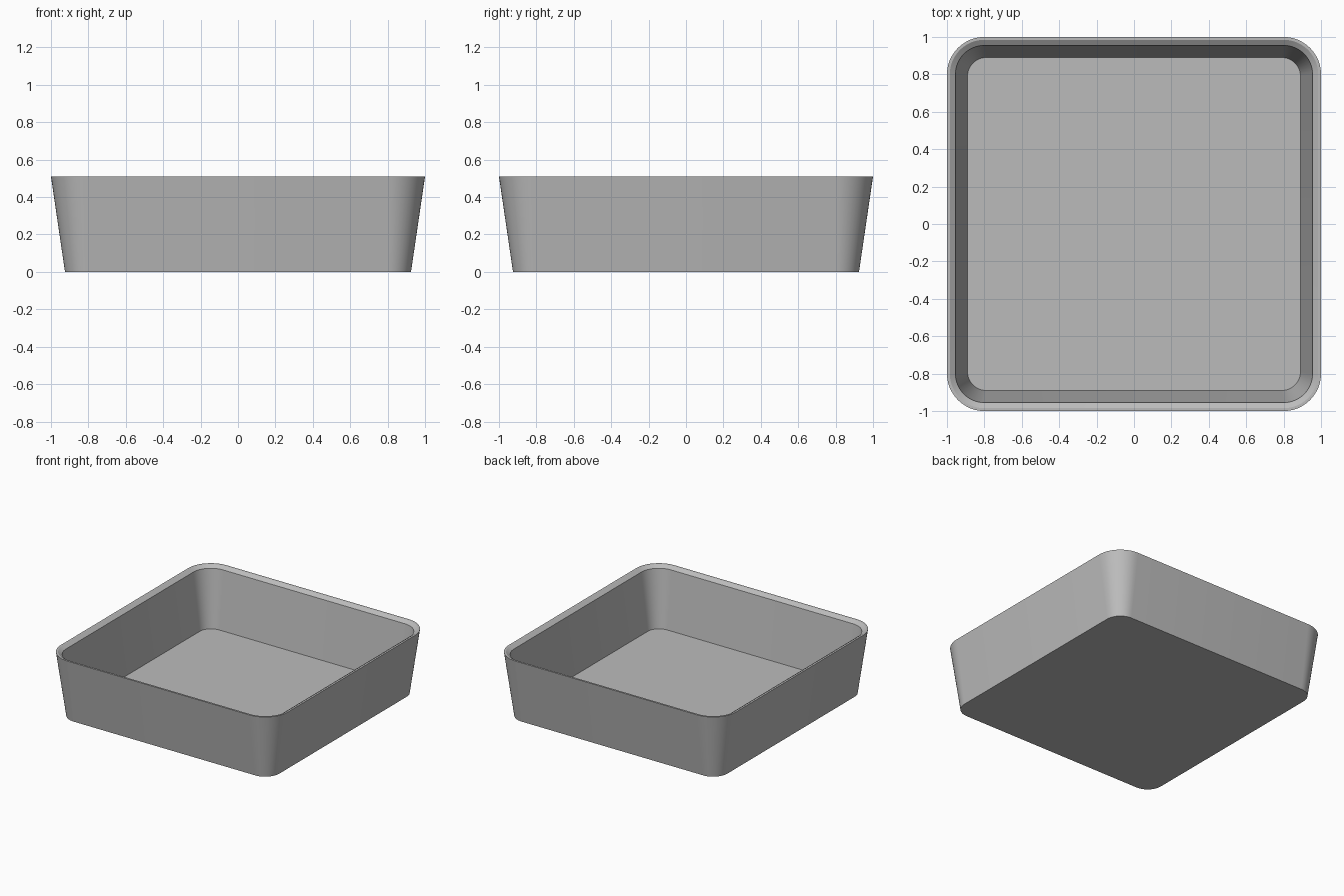
import bpy, bmesh, math

cube = bpy.data.objects.get("Cube")
if cube:
    bpy.data.objects.remove(cube, do_unlink=True)

grey = bpy.data.materials.new("plain grey")
grey.use_nodes = True
colour = (0.5, 0.5, 0.5, 1)
grey.diffuse_color = colour
grey.node_tree.nodes["Principled BSDF"].inputs["Base Color"].default_value = colour

CORNER_STEPS = 12


def rounded_square(bm, half, radius, z):
    """Ring of vertices around a square with rounded corners."""
    ring = []
    for corner in range(4):
        middle = math.pi / 4 + corner * math.pi / 2
        cx = math.copysign(half - radius, math.cos(middle))
        cy = math.copysign(half - radius, math.sin(middle))
        for step in range(CORNER_STEPS + 1):
            a = (corner + step / CORNER_STEPS) * math.pi / 2
            ring.append(bm.verts.new((cx + radius * math.cos(a),
                                      cy + radius * math.sin(a), z)))
    return ring


# Section of the tray: half width, corner radius, height
section = [
    (0.925, 0.125, 0),      # underside edge
    (1.0, 0.2, 0.51),       # outer rim
    (0.985, 0.185, 0.51),   # flat lip
    (0.955, 0.155, 0.49),   # sloped inner lip
    (0.89, 0.1, 0.04),      # floor edge
]

bm = bmesh.new()
rings = [rounded_square(bm, *level) for level in section]
for low, high in zip(rings, rings[1:]):
    for i in range(len(low)):
        j = (i + 1) % len(low)
        bm.faces.new((low[i], low[j], high[j], high[i]))
bm.faces.new(reversed(rings[0]))    # underside
bm.faces.new(rings[-1])             # floor
bmesh.ops.recalc_face_normals(bm, faces=bm.faces)

mesh = bpy.data.meshes.new("tray")
bm.to_mesh(mesh)
bm.free()
mesh.materials.append(grey)
tray = bpy.data.objects.new("tray", mesh)
bpy.context.collection.objects.link(tray)

# Smooth corners, crisp rim and floor edges
bpy.ops.object.select_all(action="DESELECT")
tray.select_set(True)
bpy.context.view_layer.objects.active = tray
bpy.ops.object.shade_smooth_by_angle(angle=math.radians(25))
